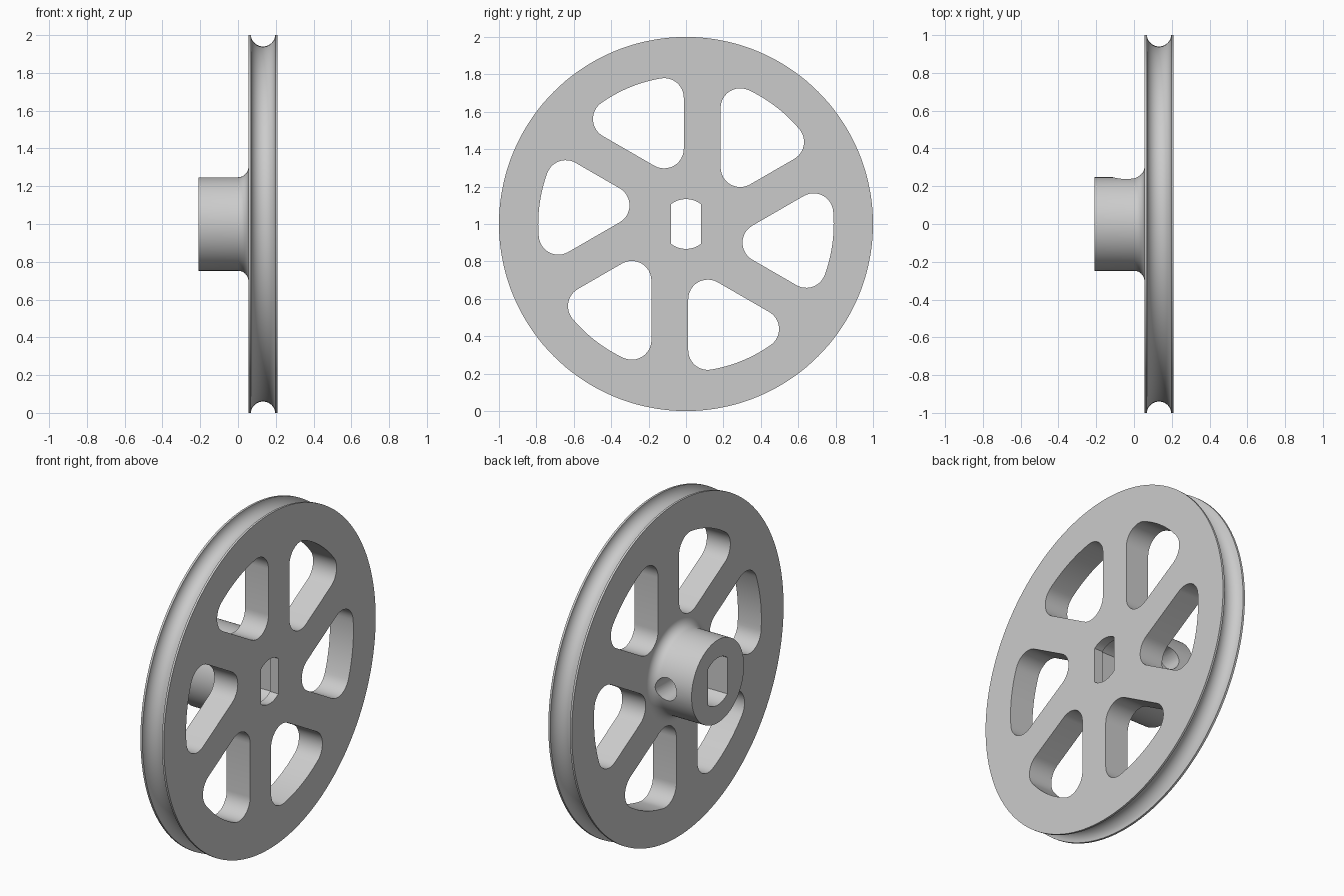
import bpy, bmesh
from math import sin, cos, pi, sqrt, atan2, radians
from mathutils import Matrix, Vector

if "Cube" in bpy.data.objects:
    bpy.data.objects.remove(bpy.data.objects["Cube"], do_unlink=True)

X_HUB, X_IN, X_OUT = -0.21, 0.055, 0.21    # hub end, inner and outer rim face
X_STEP = 0.155                             # where the bore narrows
R_HUB, FILLET, GROOVE = 0.2475, 0.055, 0.065
AXLE = Matrix.Translation((0, 0, 1))       # wheel centre

grey = bpy.data.materials.new("plain_grey")
grey.use_nodes = True
grey.diffuse_color = (0.6, 0.6, 0.6, 1)
grey.node_tree.nodes["Principled BSDF"].inputs["Base Color"].default_value = (0.6, 0.6, 0.6, 1)


def arc(cx, cy, r, a0, a1, n):
    """Points on an arc, both ends included."""
    return [(cx + r * cos(a0 + (a1 - a0) * i / n),
             cy + r * sin(a0 + (a1 - a0) * i / n)) for i in range(n + 1)]


def circle(r):
    return arc(0, 0, r, 0, 2 * pi, 144)[:-1]


def flatted(half, radius):
    """Circle with two flat sides."""
    a = atan2(sqrt(radius ** 2 - half ** 2), half)
    return arc(0, 0, radius, a, pi - a, 14) + arc(0, 0, radius, pi + a, 2 * pi - a, 14)


def ring(bm, outline, x):
    """Closed loop of edges from a (y, z) outline."""
    verts = [bm.verts.new((x, y, z)) for y, z in outline]
    edges = [bm.edges.new((a, b)) for a, b in zip(verts, verts[1:] + verts[:1])]
    return verts, edges


def band(bm, a, b):
    """Wall of quads between two rings of equal count."""
    va, vb = a[0], b[0]
    for i in range(len(va)):
        bm.faces.new((va[i - 1], va[i], vb[i], vb[i - 1]))


def fill(bm, rings, side):
    """Flat face bounded by several rings, inner ones become holes."""
    bmesh.ops.triangle_fill(bm, use_beauty=True, use_dissolve=False, normal=(side, 0, 0),
                            edges=[e for r in rings for e in r[1]])


def make_object(name, bm):
    bm.transform(AXLE)
    bmesh.ops.recalc_face_normals(bm, faces=bm.faces)
    mesh = bpy.data.meshes.new(name)
    bm.to_mesh(mesh)
    bm.free()
    mesh.materials.append(grey)
    ob = bpy.data.objects.new(name, mesh)
    bpy.context.collection.objects.link(ob)
    return ob


# Spoke window: two straight sides, an outer arc and three round corners
r, outer = 0.105, 0.79
side, offset = 0.185 + r, r + 0.012
reach = outer - r
slant = radians(30)
inner_c = Vector((side, (offset + side * sin(slant)) / cos(slant)))
top_c = Vector((side, sqrt(reach ** 2 - side ** 2)))
along = sqrt(reach ** 2 - offset ** 2)
end_c = Vector((along * cos(slant) - offset * sin(slant),
                along * sin(slant) + offset * cos(slant)))
a_end, a_top = atan2(end_c.y, end_c.x), atan2(top_c.y, top_c.x)
window = arc(*inner_c, r, pi, 2 * pi - radians(60), 12)
window += arc(*end_c, r, -radians(60), a_end, 12)
window += arc(0, 0, outer, a_end, a_top, 16)[1:-1]
window += arc(*top_c, r, a_top, pi, 12)

bm = bmesh.new()

# Hub with a fillet into the web
hub_profile = [(X_HUB, R_HUB)]
hub_profile += arc(X_IN - FILLET, R_HUB + FILLET, FILLET, -pi / 2, 0, 8)
hub = [ring(bm, circle(rad), x) for x, rad in hub_profile]

# Rim with a round rope groove between two thin lips
lip = 0.077
rim_profile = [(X_IN, 1)]
rim_profile += arc((X_IN + X_OUT) / 2, 1.005, GROOVE, pi + lip, 2 * pi - lip, 20)
rim_profile += [(X_OUT, 1)]
rim = [ring(bm, circle(rad), x) for x, rad in rim_profile]

# Shaft bore, slightly narrower at the outer face
wide, narrow = flatted(0.09, 0.141), flatted(0.081, 0.133)
bore = [ring(bm, wide, X_HUB), ring(bm, wide, X_STEP),
        ring(bm, narrow, X_STEP), ring(bm, narrow, X_OUT)]

for rings in (hub, rim, bore):
    for a, b in zip(rings, rings[1:]):
        band(bm, a, b)

# Six windows through the web
inner_windows, outer_windows = [], []
for i in range(6):
    c, s = cos(i * pi / 3), sin(i * pi / 3)
    turned = [(y * c - z * s, y * s + z * c) for y, z in window]
    inner_windows.append(ring(bm, turned, X_IN))
    outer_windows.append(ring(bm, turned, X_OUT))
    band(bm, inner_windows[-1], outer_windows[-1])

# Flat faces: hub end, inner web face and outer web face
fill(bm, [hub[0], bore[0]], -1)
fill(bm, [hub[-1], rim[0]] + inner_windows, -1)
fill(bm, [rim[-1], bore[-1]] + outer_windows, 1)
pulley = make_object("grooved_pulley_wheel", bm)

# Set screw hole through the back of the hub
bm = bmesh.new()
bmesh.ops.create_cone(bm, cap_ends=True, segments=40, radius1=0.068, radius2=0.068, depth=0.36,
                      matrix=Matrix.Translation((-0.042, 0.2, 0)) @ Matrix.Rotation(pi / 2, 4, 'X'))
cutter = make_object("screw_hole_cutter", bm)
cutter.hide_render = True
mod = pulley.modifiers.new("screw_hole", 'BOOLEAN')
mod.operation = 'DIFFERENCE'
mod.solver = 'EXACT'
mod.object = cutter
bpy.context.view_layer.update()
graph = bpy.context.evaluated_depsgraph_get()
cut_mesh = bpy.data.meshes.new_from_object(pulley.evaluated_get(graph))
pulley.modifiers.clear()
pulley.data = cut_mesh
bpy.data.objects.remove(cutter, do_unlink=True)

bpy.ops.object.select_all(action='DESELECT')
pulley.select_set(True)
bpy.context.view_layer.objects.active = pulley
bpy.ops.object.shade_smooth_by_angle(angle=radians(30))
